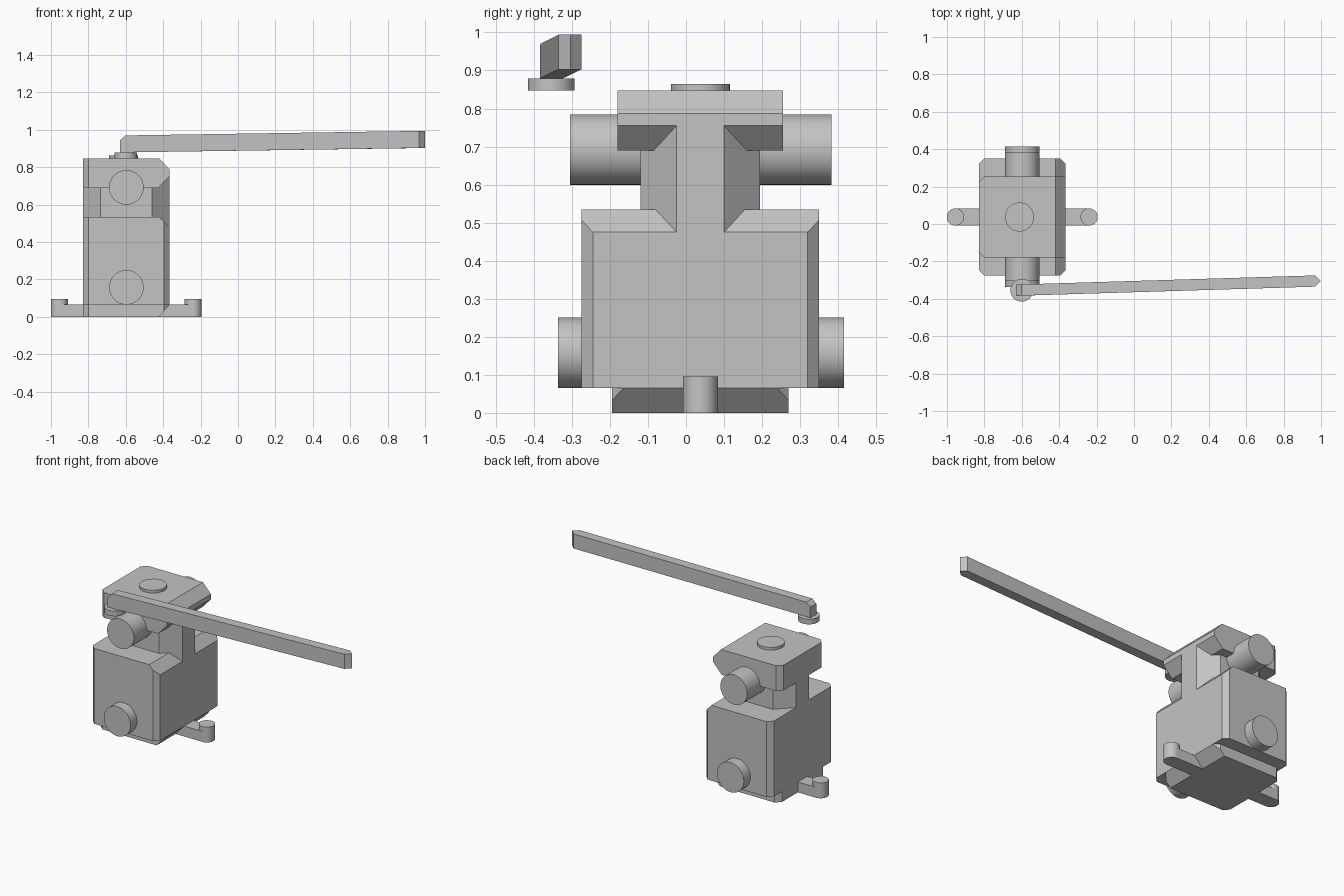
import bpy, bmesh
from mathutils import Vector

cube = bpy.data.objects.get("Cube")
if cube:
    bpy.data.objects.remove(cube, do_unlink=True)

grey = bpy.data.materials.new("light_grey")
grey.use_nodes = True
grey.diffuse_color = (0.55, 0.55, 0.55, 1)
grey.node_tree.nodes["Principled BSDF"].inputs["Base Color"].default_value = (0.55, 0.55, 0.55, 1)

LEFT, RIGHT = -0.83, -0.365   # housing extent in x
MID = 0.0375                  # housing centre in y
STEM = -0.597                 # port axis in x


def finish(bm, name):
    bmesh.ops.recalc_face_normals(bm, faces=bm.faces[:])
    mesh = bpy.data.meshes.new(name)
    bm.to_mesh(mesh)
    bm.free()
    mesh.materials.append(grey)
    obj = bpy.data.objects.new(name, mesh)
    bpy.context.collection.objects.link(obj)
    return obj


def hull(name, points):
    bm = bmesh.new()
    for p in points:
        bm.verts.new(p)
    bmesh.ops.convex_hull(bm, input=bm.verts[:])
    bmesh.ops.dissolve_limit(bm, angle_limit=0.02, verts=bm.verts[:], edges=bm.edges[:])
    return finish(bm, name)


def block(name, half, z0, z1, cl, cr, top=False, bottom=False):
    """Prism with chamfered left and right corners and optional sloped edges on the right."""
    side = [(LEFT, half - cl), (LEFT + cl, half), (RIGHT - cr, half), (RIGHT, half - cr)]
    plan = [(x, MID + s * y) for s in (-1, 1) for x, y in side]
    bm = bmesh.new()
    for x, y in sorted(set(plan)):
        for z in (z0, z1):
            bm.verts.new((x, y, z))
    bmesh.ops.convex_hull(bm, input=bm.verts[:])
    bmesh.ops.dissolve_limit(bm, angle_limit=0.02, verts=bm.verts[:], edges=bm.edges[:])
    cuts = [(z1 - 0.06, 1)] * top + [(z0 + 0.065, -1)] * bottom
    for z, sign in cuts:
        res = bmesh.ops.bisect_plane(bm, geom=bm.verts[:] + bm.edges[:] + bm.faces[:],
                                     plane_co=(RIGHT, 0, z), plane_no=(1, 0, sign * 0.92),
                                     clear_outer=True, dist=1e-5)
        rim = [e for e in res["geom_cut"] if isinstance(e, bmesh.types.BMEdge)]
        bmesh.ops.edgeloop_fill(bm, edges=rim)
    return finish(bm, name)


def cylinder(name, start, end, radius):
    a, b = Vector(start), Vector(end)
    bpy.ops.mesh.primitive_cylinder_add(vertices=48, radius=radius, depth=(b - a).length,
                                        location=(a + b) / 2,
                                        rotation=(b - a).to_track_quat("Z", "Y").to_euler())
    obj = bpy.context.object
    obj.name = name
    obj.data.materials.append(grey)
    bpy.ops.object.shade_smooth_by_angle()


# Housing
block("base_plate", 0.2325, 0, 0.065, 0.03, 0.03, bottom=True)
block("body", 0.3125, 0.065, 0.535, 0.03, 0.03, top=True)
block("neck", 0.1575, 0.475, 0.755, 0.095, 0.095)
block("cap", 0.2175, 0.69, 0.847, 0.03, 0, top=True, bottom=True)

# Ports through the housing and button on the cap
cylinder("lower_port", (STEM, -0.337, 0.158), (STEM, 0.415, 0.158), 0.0925)
cylinder("upper_port", (STEM, -0.305, 0.692), (STEM, 0.382, 0.692), 0.0925)
cylinder("cap_button", (-0.612, MID, 0.84), (-0.612, MID, 0.864), 0.0775)

# Mounting feet
for name, x in (("left", -0.24), ("right", -0.955)):
    cylinder(name + "_foot_pin", (x, MID, 0), (x, MID, 0.096), 0.046)
    hull(name + "_foot_bar", [(px, MID + s * 0.046, z) for px in (x, STEM)
                              for s in (-1, 1) for z in (0, 0.065)])

# Lever with pointed tip, and its pivot
cylinder("lever_pivot", (-0.6, -0.354, 0.847), (-0.6, -0.354, 0.879), 0.061)
lever = [(0.999, -0.304, z) for z in (0.903, 0.994)]
for s in (-0.03, 0.03):
    lever += [(-0.63, -0.354 + s, z) for z in (0.879, 0.945)]
    lever += [(-0.602, -0.353 + s, 0.97)]
    lever += [(0.968, -0.305 + s, z) for z in (0.903, 0.994)]
hull("lever", lever)
